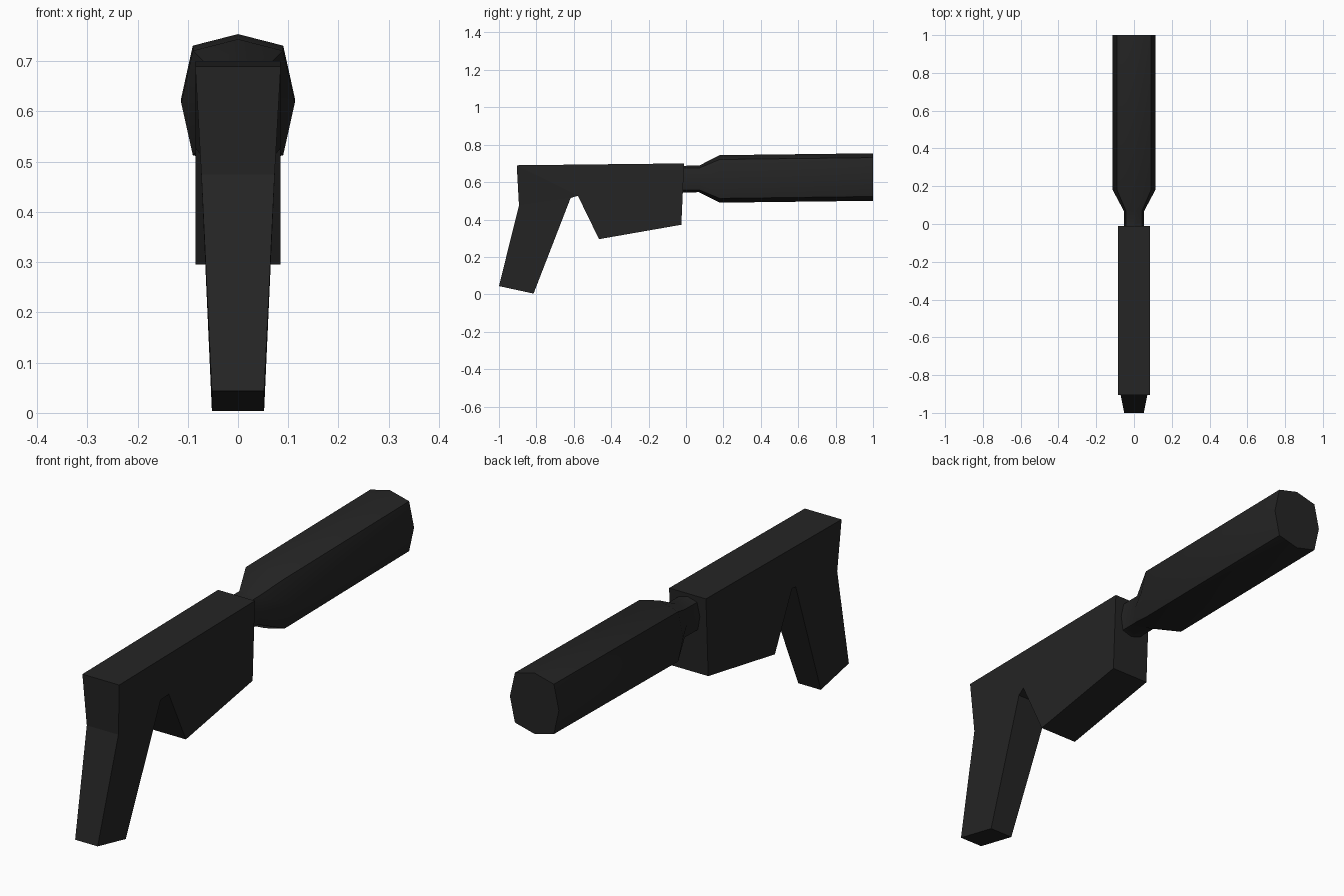
import bpy, bmesh, math

if "Cube" in bpy.data.objects:
    bpy.data.objects.remove(bpy.data.objects["Cube"])

dark = bpy.data.materials.new("dark_metal")
dark.diffuse_color = (0.018, 0.018, 0.018, 1)
dark.use_nodes = True
dark.node_tree.nodes["Principled BSDF"].inputs["Base Color"].default_value = dark.diffuse_color


def finish(bm, name):
    bmesh.ops.recalc_face_normals(bm, faces=bm.faces[:])
    me = bpy.data.meshes.new(name)
    bm.to_mesh(me)
    bm.free()
    me.materials.append(dark)
    ob = bpy.data.objects.new(name, me)
    bpy.context.collection.objects.link(ob)
    return ob


# Body with tapered grip: side outline as (half width, y, z)
outline = [
    (0.085, -0.905, 0.69), (0.085, -0.01, 0.70), (0.085, -0.025, 0.372),
    (0.085, -0.465, 0.295), (0.085, -0.578, 0.527), (0.075, -0.617, 0.515),
    (0.052, -0.815, 0.004), (0.052, -1.0, 0.044), (0.073, -0.893, 0.475),
]
side_faces = [(0, 1, 2, 3, 4), (0, 4, 5, 8), (8, 5, 6, 7)]
bm = bmesh.new()
left, right = [[bm.verts.new((s * x, y, z)) for x, y, z in outline] for s in (-1, 1)]
for side in (left, right):
    for f in side_faces:
        bm.faces.new([side[i] for i in f])
n = len(outline)
for i in range(n):
    j = (i + 1) % n
    bm.faces.new((left[i], left[j], right[j], right[i]))
finish(bm, "body_and_grip")

# Barrel: tall octagonal section lofted along y as (y, centre z, width scale, height scale)
section = [(0, 0.127), (0.09, 0.104), (0.113, 0), (0.09, -0.104),
           (0, -0.127), (-0.09, -0.104), (-0.113, 0), (-0.09, 0.104)]
stations = [(-0.03, 0.616, 0.48, 0.56), (0.07, 0.617, 0.48, 0.56),
            (0.18, 0.617, 1, 1), (1.0, 0.627, 1, 1)]
bm = bmesh.new()
rings = [[bm.verts.new((x * sx, y, zc + z * sz)) for x, z in section]
         for y, zc, sx, sz in stations]
for a, b in zip(rings, rings[1:]):
    for i in range(8):
        j = (i + 1) % 8
        bm.faces.new((a[i], a[j], b[j], b[i]))
bm.faces.new(rings[0])
bm.faces.new(rings[-1])
barrel = finish(bm, "barrel")

# Soften the shallow barrel edges, keep the shoulders sharp
bpy.context.view_layer.objects.active = barrel
barrel.select_set(True)
bpy.ops.object.shade_smooth_by_angle(angle=math.radians(33))
